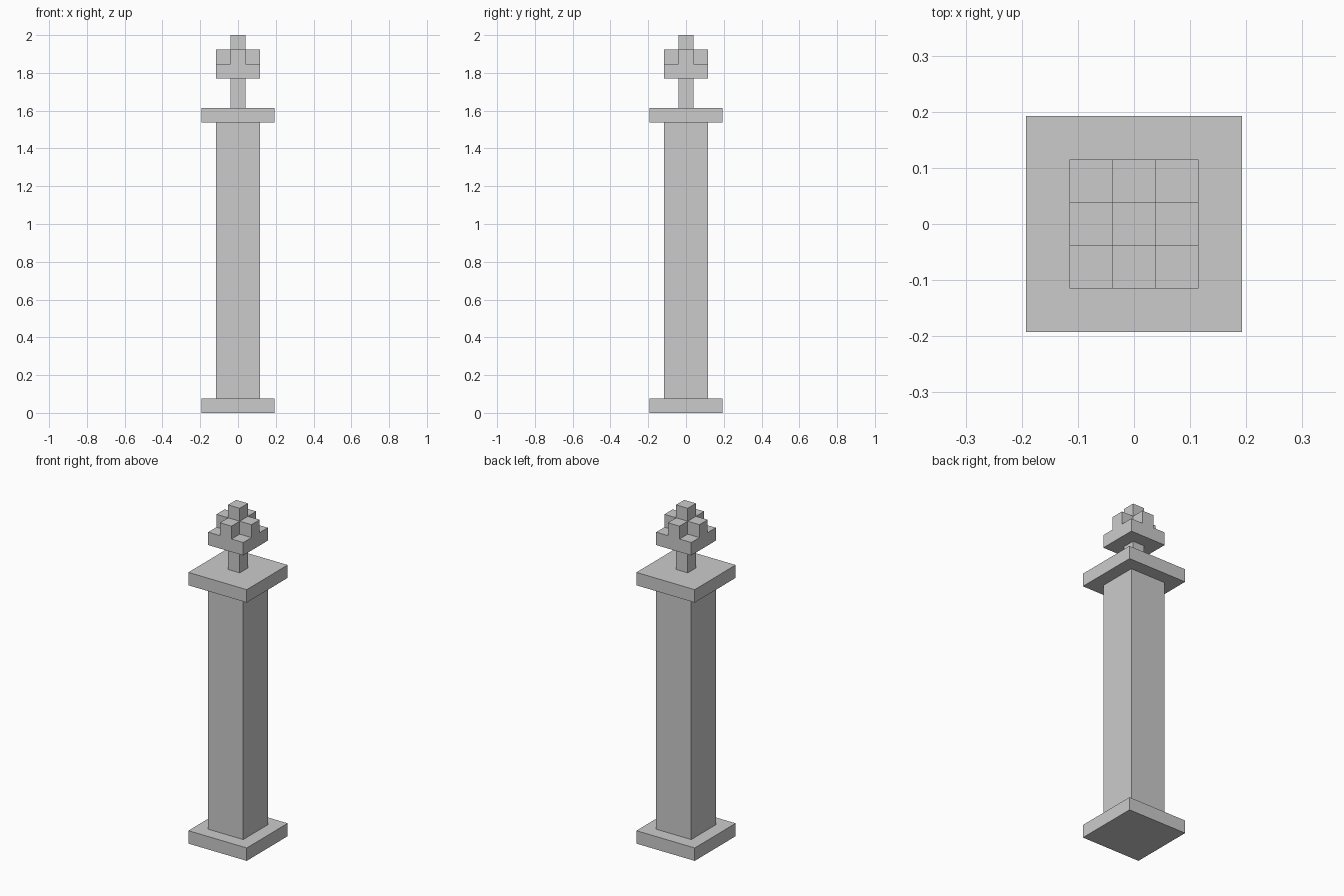
import bpy

if "Cube" in bpy.data.objects:
    bpy.data.objects.remove(bpy.data.objects["Cube"])

U = 2 / 26  # the model sits on a grid of 26 units in height


def box(name, width, bottom, top, x=0, y=0):
    """Square block, sizes and position in grid units."""
    bpy.ops.mesh.primitive_cube_add(size=1)
    ob = bpy.context.object
    ob.name = name
    for v in ob.data.vertices:
        v.co.x = (v.co.x * width + x) * U
        v.co.y = (v.co.y * width + y) * U
        v.co.z = (bottom if v.co.z < 0 else top) * U
    return ob


# Pillar
box("base", 5, 0, 1)
box("shaft", 3, 1, 20)
box("capital", 5, 20, 21)

# Finial: stem, tray, four buds on the tray's sides and a taller centre
box("finial_stem", 1, 21, 23)
box("finial_tray", 3, 23, 24)
box("finial_centre", 1, 24, 26)
for side, x, y in (("front", 0, -1), ("right", 1, 0), ("back", 0, 1), ("left", -1, 0)):
    box("finial_bud_" + side, 1, 24, 25, x, y)
